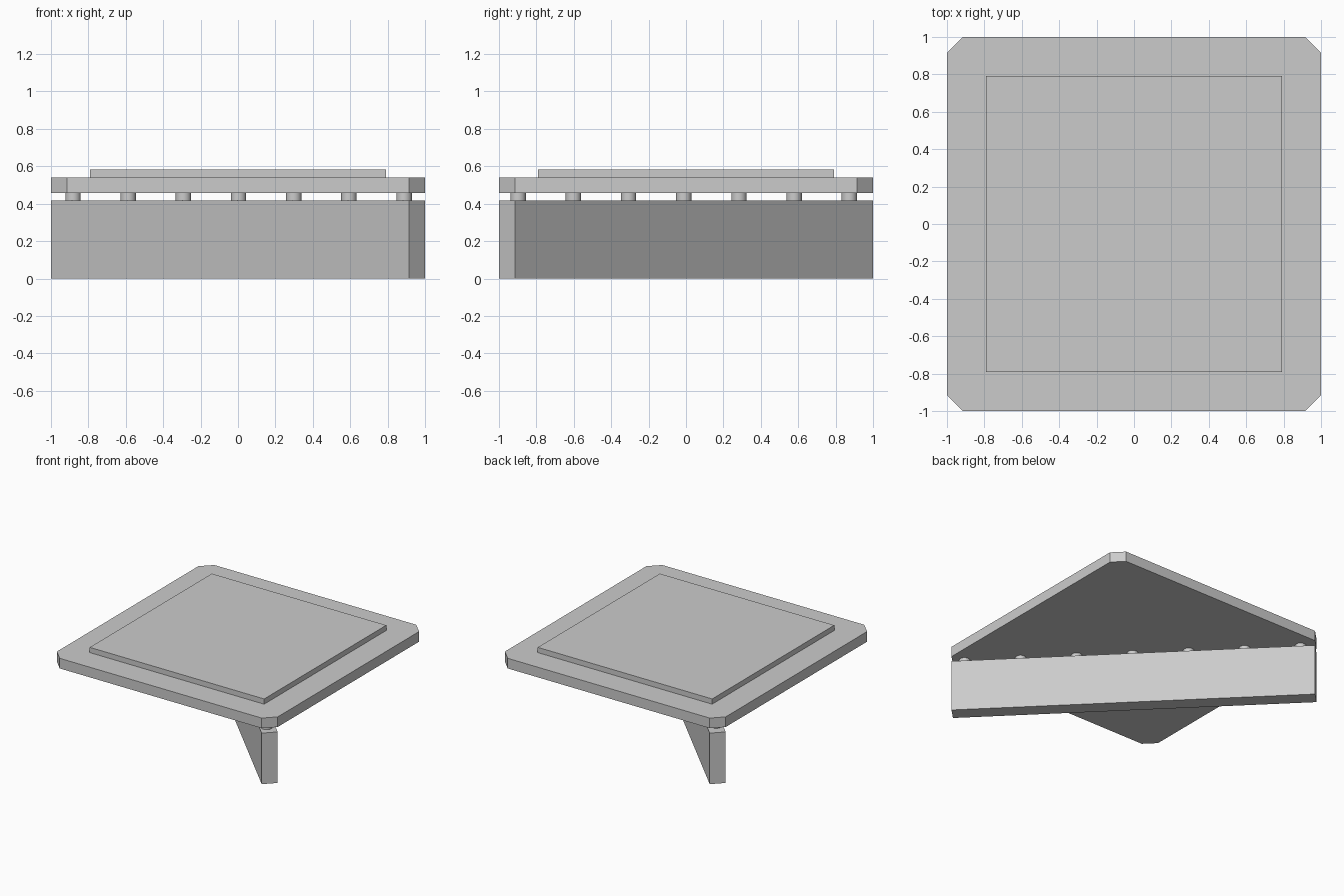
import bpy
import bmesh

cube = bpy.data.objects.get("Cube")
if cube:
    bpy.data.objects.remove(cube, do_unlink=True)

GREY = (0.6, 0.6, 0.6, 1.0)
grey = bpy.data.materials.new("concrete grey")
grey.use_nodes = True
grey.diffuse_color = GREY
grey.node_tree.nodes["Principled BSDF"].inputs["Base Color"].default_value = GREY

EDGE = 1.0      # half width of the slab
CUT = 0.915     # where the corner chamfers start


def prism(name, outline, z0, z1):
    """Extrude a counter-clockwise outline from z0 up to z1."""
    bm = bmesh.new()
    base = bm.faces.new([bm.verts.new((x, y, z0)) for x, y in outline])
    top = bmesh.ops.extrude_face_region(bm, geom=[base])["geom"]
    verts = [v for v in top if isinstance(v, bmesh.types.BMVert)]
    bmesh.ops.translate(bm, verts=verts, vec=(0, 0, z1 - z0))
    bmesh.ops.recalc_face_normals(bm, faces=bm.faces)
    mesh = bpy.data.meshes.new(name)
    bm.to_mesh(mesh)
    bm.free()
    mesh.materials.append(grey)
    obj = bpy.data.objects.new(name, mesh)
    bpy.context.collection.objects.link(obj)
    return obj


# Diagonal wall whose ends line up with two of the slab's chamfers
prism("diagonal_wall",
      [(CUT, -EDGE), (EDGE, -CUT), (-CUT, EDGE), (-EDGE, CUT)], 0, 0.418)

# Row of short round pins along the wall
for i in range(-3, 4):
    bpy.ops.mesh.primitive_cylinder_add(
        vertices=32, radius=0.041, depth=0.04,
        location=(0.003 + 0.295 * i, -0.012 - 0.295 * i, 0.438))
    pin = bpy.context.object
    pin.name = f"support_pin_{i + 4}"
    pin.data.materials.append(grey)
    bpy.ops.object.shade_smooth_by_angle()

# Chamfered slab
prism("slab",
      [(CUT, -EDGE), (EDGE, -CUT), (EDGE, CUT), (CUT, EDGE),
       (-CUT, EDGE), (-EDGE, CUT), (-EDGE, -CUT), (-CUT, -EDGE)], 0.458, 0.541)

# Raised square on top
P = 0.79
prism("top_plate", [(-P, -P), (P, -P), (P, P), (-P, P)], 0.541, 0.584)
